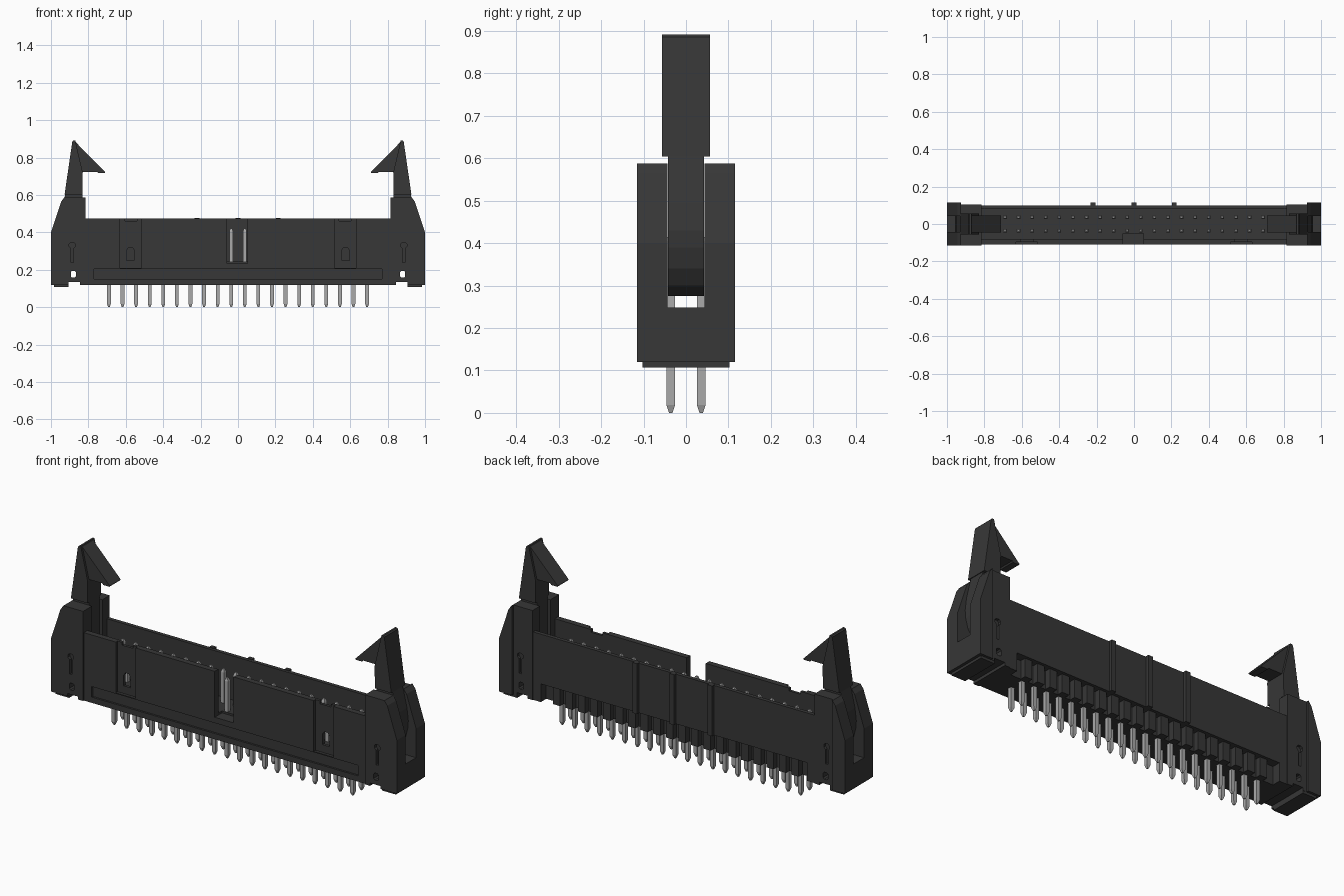
import bpy
import bmesh

cube = bpy.data.objects.get("Cube")
if cube:
    bpy.data.objects.remove(cube, do_unlink=True)


def material(name, value):
    mat = bpy.data.materials.new(name)
    mat.use_nodes = True
    colour = (value, value, value, 1)
    mat.diffuse_color = colour
    mat.node_tree.nodes["Principled BSDF"].inputs["Base Color"].default_value = colour
    return mat


BLACK = material("black plastic", 0.038)
METAL = material("grey metal", 0.4)


def finish(name, bm, mat):
    bmesh.ops.recalc_face_normals(bm, faces=bm.faces)
    mesh = bpy.data.meshes.new(name)
    bm.to_mesh(mesh)
    bm.free()
    mesh.materials.append(mat)
    obj = bpy.data.objects.new(name, mesh)
    bpy.context.collection.objects.link(obj)
    return obj


def add_prism(bm, points, y0, y1):
    """Extrude an x-z outline from y0 to y1."""
    face = bm.faces.new([bm.verts.new((x, y0, z)) for x, z in points])
    new = bmesh.ops.extrude_face_region(bm, geom=[face])["geom"]
    verts = [v for v in new if isinstance(v, bmesh.types.BMVert)]
    bmesh.ops.translate(bm, verts=verts, vec=(0, y1 - y0, 0))


def prism(name, points, y0, y1, side=1, mat=BLACK):
    bm = bmesh.new()
    add_prism(bm, [(x * side, z) for x, z in points], y0, y1)
    return finish(name, bm, mat)


def rect(x0, x1, z0, z1):
    return [(x0, z0), (x1, z0), (x1, z1), (x0, z1)]


def box(name, x0, x1, y0, y1, z0, z1, side=1):
    return prism(name, rect(x0, x1, z0, z1), y0, y1, side)


def cut(obj, cutters):
    for cutter in cutters:
        cutter.hide_render = True
        mod = obj.modifiers.new("cut", 'BOOLEAN')
        mod.operation = 'DIFFERENCE'
        mod.solver = 'EXACT'
        mod.object = cutter
        bpy.context.view_layer.objects.active = obj
        bpy.ops.object.modifier_apply(modifier=mod.name)
        bpy.data.objects.remove(cutter, do_unlink=True)


PITCH = 1.38 / 19
COLUMNS = [-0.69 + i * PITCH for i in range(20)]

# Open shell with the cavity, key slot and rear undercut
shell = box("housing", -0.82, 0.82, -0.11, 0.1, 0.12, 0.475)
cutters = [
    box("cavity", -0.9, 0.9, -0.08, 0.08, 0.245, 0.6),
    box("key_slot", -0.058, 0.052, -0.2, -0.05, 0.235, 0.6),
    box("rear_undercut", -0.77, 0.77, 0.055, 0.2, 0.05, 0.215),
    box("front_band", -0.77, 0.77, -0.2, -0.1, 0.15, 0.205),
]
for s in (-1, 1):
    cutters += [
        box("channel", 0.515, 0.63, -0.2, -0.095, 0.21, 0.6, s),
        box("channel_notch", 0.54, 0.605, -0.2, -0.05, 0.46, 0.6, s),
        prism("window", [(0.555, 0.25), (0.595, 0.25), (0.595, 0.305),
                         (0.585, 0.32), (0.565, 0.32), (0.555, 0.305)], -0.2, -0.05, s),
    ]
cut(shell, cutters)

# Rear ribs
for i, x in enumerate((-0.22, 0, 0.215)):
    box(f"rear_rib_{i + 1}", x - 0.013, x + 0.013, 0.095, 0.116, 0.215, 0.478)

# Standoff teeth beneath the rear wall
bm = bmesh.new()
for x in COLUMNS:
    add_prism(bm, rect(x - 0.021, x + 0.021, 0.12, 0.22), 0.05, 0.085)
finish("rear_teeth", bm, BLACK)

# Pins with tapered ends, in two rows
bm = bmesh.new()
for x in COLUMNS:
    for y in (-0.036, 0.036):
        rings = []
        for z, r in ((0, 0.004), (0.018, 0.01), (0.405, 0.01), (0.42, 0.005)):
            rings.append([bm.verts.new((x + a * r, y + b * r, z))
                          for a, b in ((-1, -1), (1, -1), (1, 1), (-1, 1))])
        bm.faces.new(rings[0])
        bm.faces.new(rings[-1])
        for low, high in zip(rings, rings[1:]):
            for k in range(4):
                n = (k + 1) % 4
                bm.faces.new((low[k], low[n], high[n], high[k]))
finish("pins", bm, METAL)

for s, label in ((-1, "right"), (1, "left")):
    # End tower with latch slot, pivot hole and side grooves
    tower = prism(f"{label}_tower", [
        (0.815, 0.12), (0.845, 0.12), (0.845, 0.135), (0.905, 0.135), (0.905, 0.12),
        (1.0, 0.12), (1.0, 0.4), (0.945, 0.565), (0.928, 0.588), (0.815, 0.588)],
        -0.116, 0.116, s)
    hole = [(0.866, 0.165), (0.873, 0.158), (0.887, 0.158), (0.894, 0.165),
            (0.894, 0.188), (0.887, 0.195), (0.873, 0.195), (0.866, 0.188)]
    groove = [(0.88, 0.24), (0.893, 0.24), (0.893, 0.315), (0.903, 0.325),
              (0.903, 0.338), (0.893, 0.346), (0.878, 0.346), (0.87, 0.338),
              (0.87, 0.325), (0.88, 0.315)]
    cut(tower, [
        box("latch_slot", 0.7, 1.1, -0.043, 0.043, 0.248, 0.7, s),
        box("rear_step", 0.7, 0.925, 0.104, 0.2, 0.05, 0.7, s),
        prism("pivot_hole", hole, -0.2, 0.2, s),
        prism("front_groove", groove, -0.2, -0.1, s),
        prism("rear_groove", groove, 0.09, 0.2, s),
    ])
    box(f"{label}_foot", 0.905, 0.985, -0.103, 0.103, 0.107, 0.122, s)

    # Ejector latch: narrow rocker, wide lever and hook
    prism(f"{label}_latch_rocker", [
        (0.832, 0.61), (0.832, 0.34), (0.79, 0.315), (0.785, 0.285), (0.8, 0.275),
        (0.88, 0.275), (0.915, 0.3), (0.94, 0.34), (0.953, 0.39), (0.956, 0.43),
        (0.948, 0.495), (0.922, 0.61)], -0.042, 0.042, s)
    prism(f"{label}_latch_lever", [
        (0.832, 0.604), (0.927, 0.604), (0.886, 0.885), (0.88, 0.891),
        (0.87, 0.891), (0.83, 0.72)], -0.057, 0.057, s)
    prism(f"{label}_latch_hook", [
        (0.874, 0.889), (0.71, 0.722), (0.713, 0.717), (0.748, 0.717),
        (0.752, 0.724), (0.85, 0.724)], -0.045, 0.045, s)
